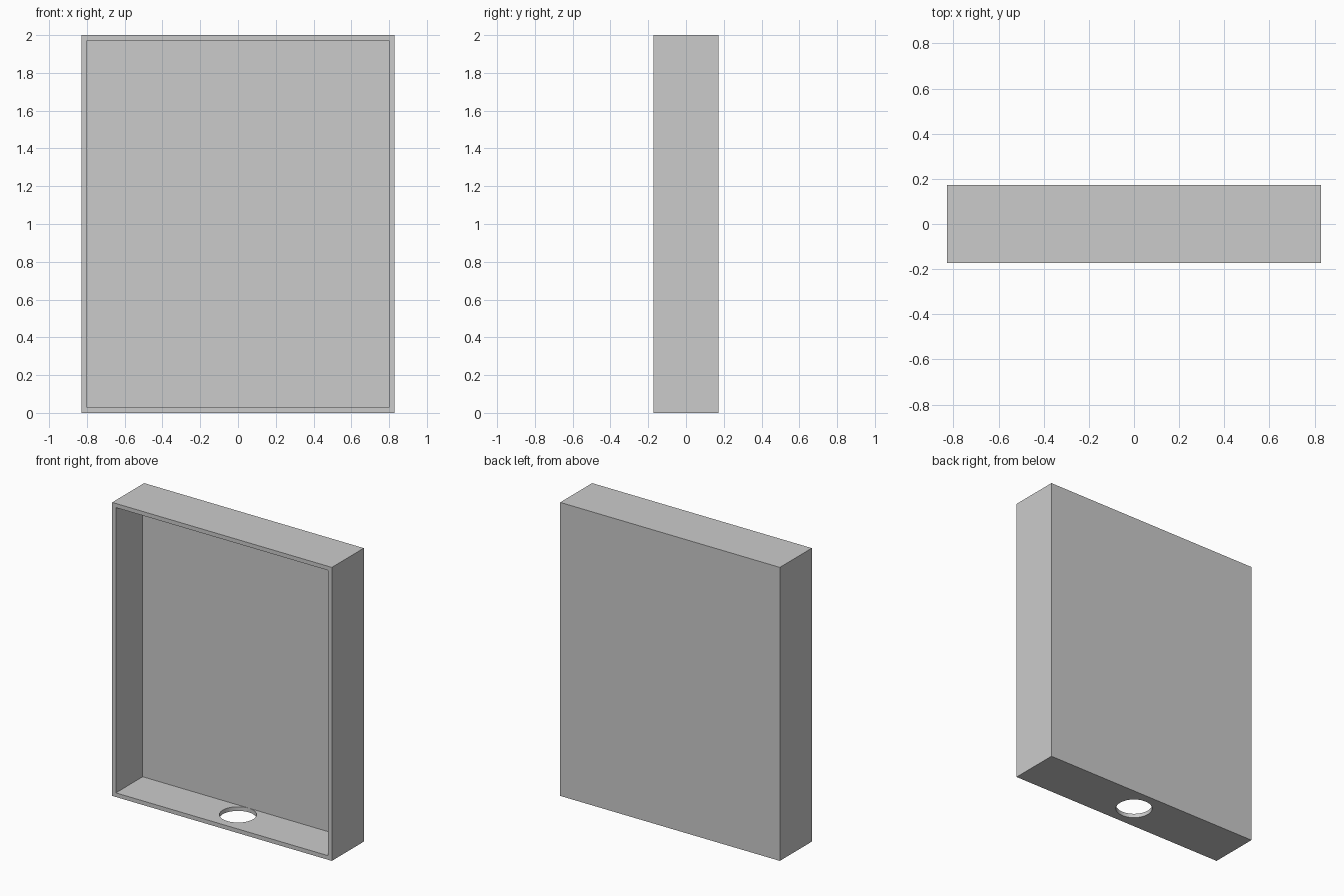
import bpy, math

if "Cube" in bpy.data.objects:
    bpy.data.objects.remove(bpy.data.objects["Cube"])

W, D, H = 1.656, 0.344, 2.0    # outer size
WALL, BACK = 0.028, 0.056      # rim and back panel thickness
HOLE_R = 0.115


def box(name, lo, hi):
    bpy.ops.mesh.primitive_cube_add(size=1, location=[(a + b) / 2 for a, b in zip(lo, hi)])
    ob = bpy.context.object
    ob.name = name
    ob.scale = [b - a for a, b in zip(lo, hi)]
    bpy.ops.object.transform_apply(location=True, rotation=False, scale=True)
    return ob


def cut(target, cutter):
    mod = target.modifiers.new(cutter.name, 'BOOLEAN')
    mod.operation = 'DIFFERENCE'
    mod.solver = 'EXACT'
    mod.object = cutter
    bpy.context.view_layer.objects.active = target
    bpy.ops.object.modifier_apply(modifier=mod.name)
    bpy.data.objects.remove(cutter, do_unlink=True)


# Open-fronted case
case = box("shallow_case", (-W / 2, -D / 2, 0), (W / 2, D / 2, H))

# Recess leaving the rim and the back panel
cut(case, box("recess_cutter", (-W / 2 + WALL, -D / 2 - 0.1, WALL),
              (W / 2 - WALL, D / 2 - BACK, H - WALL)))

# Round hole through the floor
bpy.ops.mesh.primitive_cylinder_add(vertices=64, radius=HOLE_R, depth=0.1, location=(0, 0, WALL / 2))
hole = bpy.context.object
hole.name = "hole_cutter"
cut(case, hole)

# Smooth hole wall, crisp box edges
bpy.ops.object.select_all(action='DESELECT')
case.select_set(True)
bpy.context.view_layer.objects.active = case
bpy.ops.object.shade_smooth_by_angle(angle=math.radians(30))
